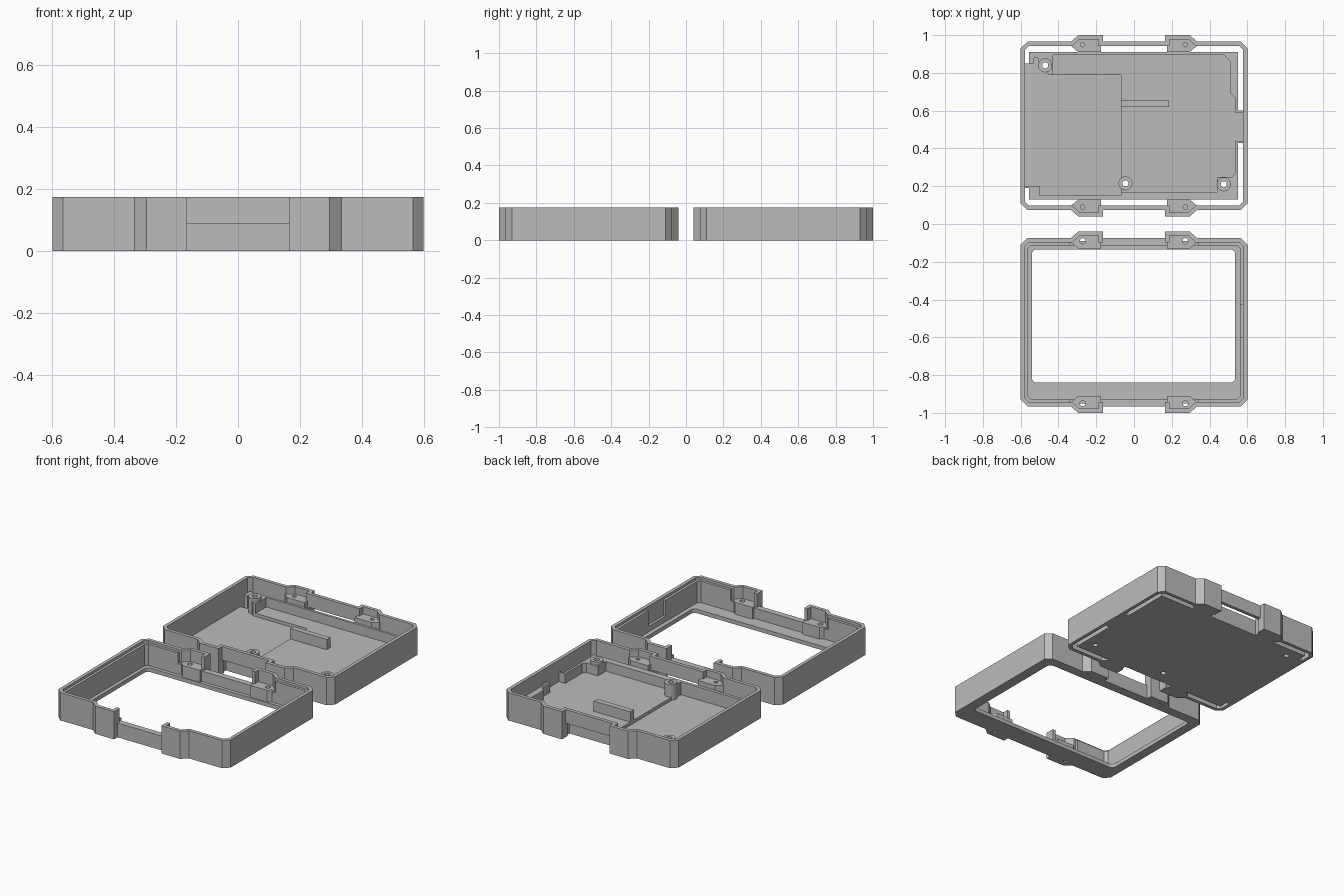
import bpy, bmesh, math
from mathutils import Vector

if "Cube" in bpy.data.objects:
    bpy.data.objects.remove(bpy.data.objects["Cube"])

H = 0.175            # height of both halves
MID = 0.09           # height of the latch gaps
CASE_Y, BEZEL_Y = 0.52, -0.52

grey = bpy.data.materials.new("plain grey")
grey.diffuse_color = (0.5, 0.5, 0.5, 1)
grey.use_nodes = True
grey.node_tree.nodes["Principled BSDF"].inputs["Base Color"].default_value = grey.diffuse_color


def finish(name, bm):
    bmesh.ops.recalc_face_normals(bm, faces=bm.faces)
    me = bpy.data.meshes.new(name)
    bm.to_mesh(me)
    bm.free()
    ob = bpy.data.objects.new(name, me)
    me.materials.append(grey)
    bpy.context.collection.objects.link(ob)
    return ob


def prism(name, pts, z0, z1, cy=0.0):
    bm = bmesh.new()
    f = bm.faces.new([bm.verts.new((x, y + cy, z0)) for x, y in pts])
    r = bmesh.ops.extrude_face_region(bm, geom=[f])
    vs = [v for v in r["geom"] if isinstance(v, bmesh.types.BMVert)]
    bmesh.ops.translate(bm, verts=vs, vec=(0, 0, z1 - z0))
    return finish(name, bm)


def box(name, x0, x1, y0, y1, z0, z1):
    return prism(name, [(x0, y0), (x1, y0), (x1, y1), (x0, y1)], z0, z1)


def disc(name, x, y, r, z0, z1, n=24):
    a = [2 * math.pi * i / n for i in range(n)]
    return prism(name, [(x + r * math.cos(t), y + r * math.sin(t)) for t in a], z0, z1)


def boolean(ob, tools, op="DIFFERENCE"):
    for t in tools:
        m = ob.modifiers.new("cut", "BOOLEAN")
        m.operation, m.solver, m.object = op, "EXACT", t
    bpy.context.view_layer.update()
    me = bpy.data.meshes.new_from_object(ob.evaluated_get(bpy.context.evaluated_depsgraph_get()))
    ob.modifiers.clear()
    ob.data = me
    for t in tools:
        bpy.data.objects.remove(t)


def inset(pts, d):
    """Move every side of a counter-clockwise outline inwards by d."""
    out = []
    for i, p in enumerate(pts):
        p, a, b = Vector(p), Vector(pts[i - 1]), Vector(pts[(i + 1) % len(pts)])
        e, f = (p - a).normalized(), (b - p).normalized()
        n, m = Vector((-e.y, e.x)), Vector((-f.y, f.x))
        out.append(tuple(p + (n + m) * d / (1 + n.dot(m))))
    return out


def mirrored(quarter):
    """Complete a quarter outline (x+, y+ going counter-clockwise)."""
    half = quarter + [(-x, y) for x, y in reversed(quarter)]
    return half + [(-x, -y) for x, y in half]


OUTER = mirrored([(0.6, 0.41), (0.565, 0.445), (0.335, 0.445), (0.295, 0.48),
                  (0.165, 0.48), (0.165, 0.445)])
LUG = [(0.175, 0.39), (0.295, 0.39), (0.33, 0.42), (0.33, 0.435), (0.29, 0.47), (0.175, 0.47)]


def shell(name, cy):
    ob = prism(name, OUTER, 0, H, cy)
    boolean(ob, [prism("inside", inset(OUTER, 0.022), -0.1, 0.3, cy)])
    return ob


def lugs(prefix, cy, top, radius, z0):
    """Four screw blocks with their holes."""
    for sx, a in ((1, "right"), (-1, "left")):
        for sy, b in ((1, "back"), (-1, "front")):
            ob = prism(f"{prefix}_screw_block_{b}_{a}", [(x * sx, y * sy) for x, y in LUG], 0, top, cy)
            boolean(ob, [disc("hole", 0.272 * sx, cy + 0.43 * sy, radius, z0, 0.3)])


def latch_gaps(cy, z0, z1, depth):
    return [box("gap", -0.165, 0.165, *sorted((cy + s * (0.445 - depth), cy + s * 0.5)), z0, z1)
            for s in (1, -1)]


# ---- rear case: outer wall with gaps below the latch bridges
wall = shell("case_wall", CASE_Y)
boolean(wall, latch_gaps(CASE_Y, -0.1, MID, 0.03))
lugs("case", CASE_Y, 0.13, 0.012, 0.03)

# inner tray, separated from the wall by a slit
tray = prism("case_tray", [
    (-0.555, 0.13), (0.55, 0.13), (0.55, 0.43), (0.579, 0.43), (0.579, 0.6), (0.55, 0.6),
    (0.55, 0.91), (-0.555, 0.91), (-0.555, 0.85), (-0.579, 0.85), (-0.579, 0.19),
    (-0.555, 0.19)], 0, 0.1)
recess = prism("recess", [
    (-0.07, 0.17), (0.44, 0.17), (0.44, 0.25), (0.52, 0.25), (0.535, 0.27), (0.535, 0.44),
    (0.6, 0.44), (0.6, 0.59), (0.535, 0.59), (0.535, 0.67), (0.51, 0.69), (0.51, 0.86),
    (0.475, 0.895), (-0.43, 0.895), (-0.43, 0.78), (-0.07, 0.78)], 0.04, 0.3)
pocket = prism("pocket", [
    (-0.6, 0.2), (-0.5, 0.2), (-0.5, 0.15), (-0.07, 0.15), (-0.07, 0.79), (-0.45, 0.79),
    (-0.5, 0.84), (-0.51, 0.88), (-0.53, 0.88), (-0.53, 0.85), (-0.6, 0.85)], 0.02, 0.3)
boolean(tray, [recess, pocket])

# support rib and screw posts
box("support_rib", -0.07, 0.185, 0.62, 0.655, 0.03, 0.105)
for i, (x, y) in enumerate([(-0.47, 0.84), (-0.045, 0.215), (0.475, 0.21)]):
    boolean(tray, [disc("hole", x, y, 0.016, -0.1, 0.3)])
    post = disc(f"screw_post_{i + 1}", x, y, 0.037, 0.0, 0.12)
    boolean(post, [disc("hole", x, y, 0.016, -0.1, 0.3)])
    bpy.context.view_layer.objects.active = post
    post.select_set(True)
    bpy.ops.object.shade_smooth_by_angle()
    post.select_set(False)

# ---- front bezel: wall lowered between the lugs
wall = shell("bezel_wall", BEZEL_Y)
boolean(wall, latch_gaps(BEZEL_Y, MID, 0.3, 0.06))
lugs("bezel", BEZEL_Y, 0.1, 0.015, -0.1)

# inner liner, lower beside the lugs, with one side cut-out
frame = mirrored([(0.585, 0.405), (0.565, 0.43)])
liner = prism("bezel_liner", frame, 0, 0.16, BEZEL_Y)
boolean(liner, [
    prism("inside", mirrored([(0.562, 0.39), (0.545, 0.407)]), -0.1, 0.3, BEZEL_Y),
    box("low", -0.34, 0.34, -1, 0, MID, 0.3),
    box("side", 0.5, 0.578, -0.6, -0.43, 0.06, 0.3)])

# face plate with rounded window
face = prism("bezel_face", inset(OUTER, 0.004), 0, 0.025, BEZEL_Y)
window = []
for cx, cy, q in ((0.51, -0.16, 0), (-0.515, -0.16, 1), (-0.515, -0.815, 2), (0.51, -0.815, 3)):
    for k in range(6):
        t = math.pi / 2 * (q + k / 5)
        window.append((cx + 0.025 * math.cos(t), cy + 0.025 * math.sin(t)))
holes = [disc("hole", x, BEZEL_Y + y, 0.015, -0.1, 0.3) for x in (0.272, -0.272) for y in (0.43, -0.43)]
boolean(face, [prism("window", window, -0.1, 0.3)] + holes)
